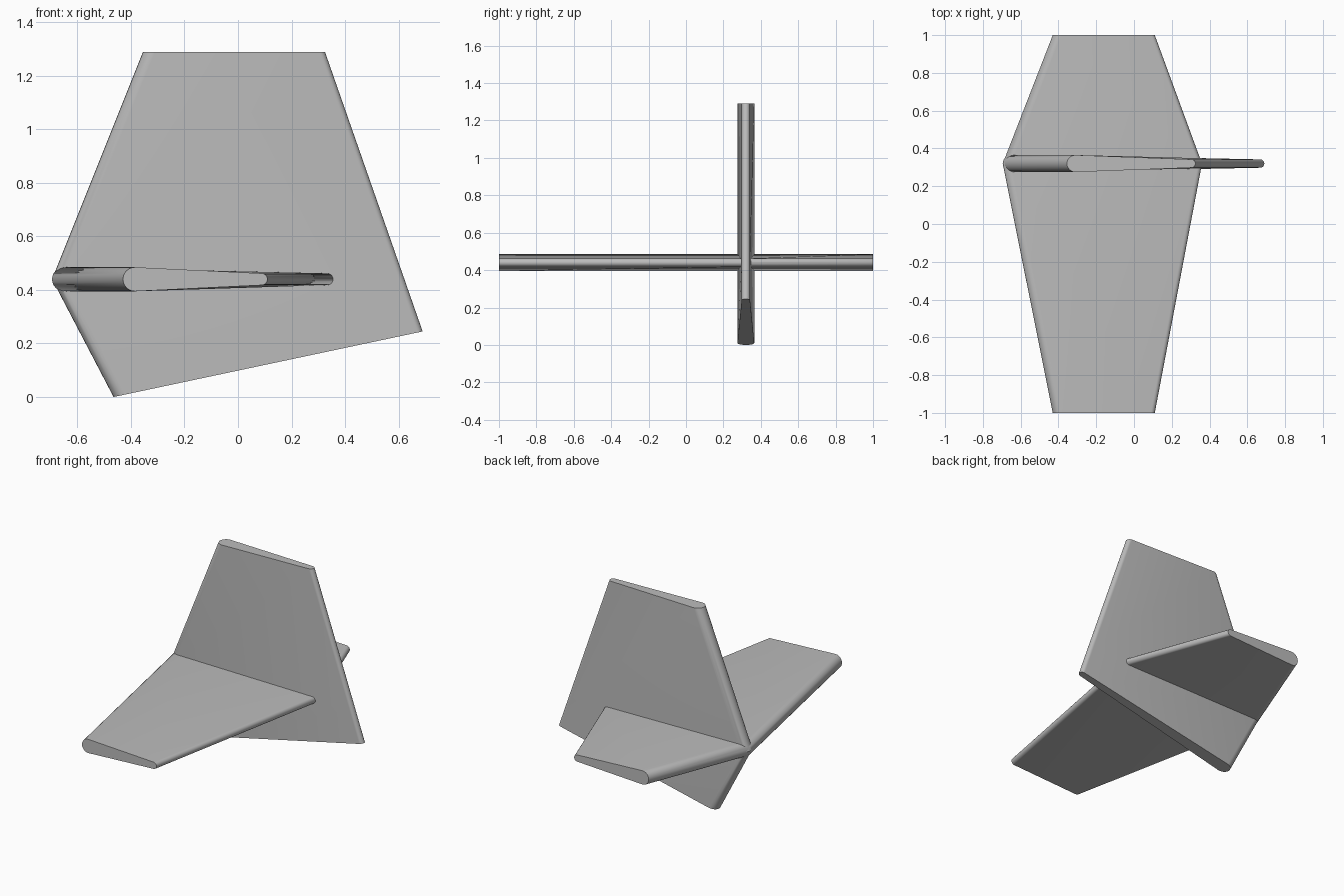
import bpy
import bmesh
from math import sin, cos, pi
from mathutils import Vector

cube = bpy.data.objects.get("Cube")
if cube:
    bpy.data.objects.remove(cube)

grey = bpy.data.materials.new("plain grey")
grey.use_nodes = True
colour = (0.5, 0.5, 0.5, 1)
grey.diffuse_color = colour
grey.node_tree.nodes["Principled BSDF"].inputs["Base Color"].default_value = colour

NOSE_RADIUS = 0.045
TAIL_RADIUS = 0.022
ARC_STEPS = 12


def section(lead, trail, normal):
    """Teardrop outline: thick round nose, thin round tail."""
    chord = (trail - lead).normalized()
    points = []
    for end, direction, radius in ((lead, -chord, NOSE_RADIUS), (trail, chord, TAIL_RADIUS)):
        centre = end - direction * radius
        side = normal if end is lead else -normal
        for i in range(ARC_STEPS + 1):
            a = pi * i / ARC_STEPS
            points.append(centre + direction * radius * sin(a) + side * radius * cos(a))
    return points


def fin(name, stations, normal):
    """Loft teardrop sections through (leading point, trailing point) stations."""
    bm = bmesh.new()
    rings = [[bm.verts.new(p) for p in section(Vector(a), Vector(b), Vector(normal))]
             for a, b in stations]
    for lower, upper in zip(rings, rings[1:]):
        for i in range(len(lower)):
            bm.faces.new((lower[i - 1], lower[i], upper[i], upper[i - 1]))
    bm.faces.new(rings[0])
    bm.faces.new(rings[-1])
    bmesh.ops.recalc_face_normals(bm, faces=bm.faces)
    mesh = bpy.data.meshes.new(name)
    bm.to_mesh(mesh)
    bm.free()
    mesh.materials.append(grey)
    obj = bpy.data.objects.new(name, mesh)
    bpy.context.collection.objects.link(obj)
    bpy.ops.object.select_all(action="DESELECT")
    obj.select_set(True)
    bpy.context.view_layer.objects.active = obj
    bpy.ops.object.shade_smooth_by_angle(angle=pi / 6)


Y, Z = 0.32, 0.44  # where the two fins cross

# Upright fin with a slanted lower edge
fin("vertical_fin", [
    ((-0.465, Y, 0), (0.69, Y, 0.245)),
    ((-0.695, Y, Z), (0.622, Y, Z)),
    ((-0.355, Y, 1.29), (0.325, Y, 1.29)),
], (0, 1, 0))

# Flat fin, widest where it meets the upright one
fin("horizontal_fin", [
    ((-0.43, -1, Z), (0.11, -1, Z)),
    ((-0.695, Y, Z), (0.36, Y, Z)),
    ((-0.43, 1, Z), (0.11, 1, Z)),
], (0, 0, 1))
